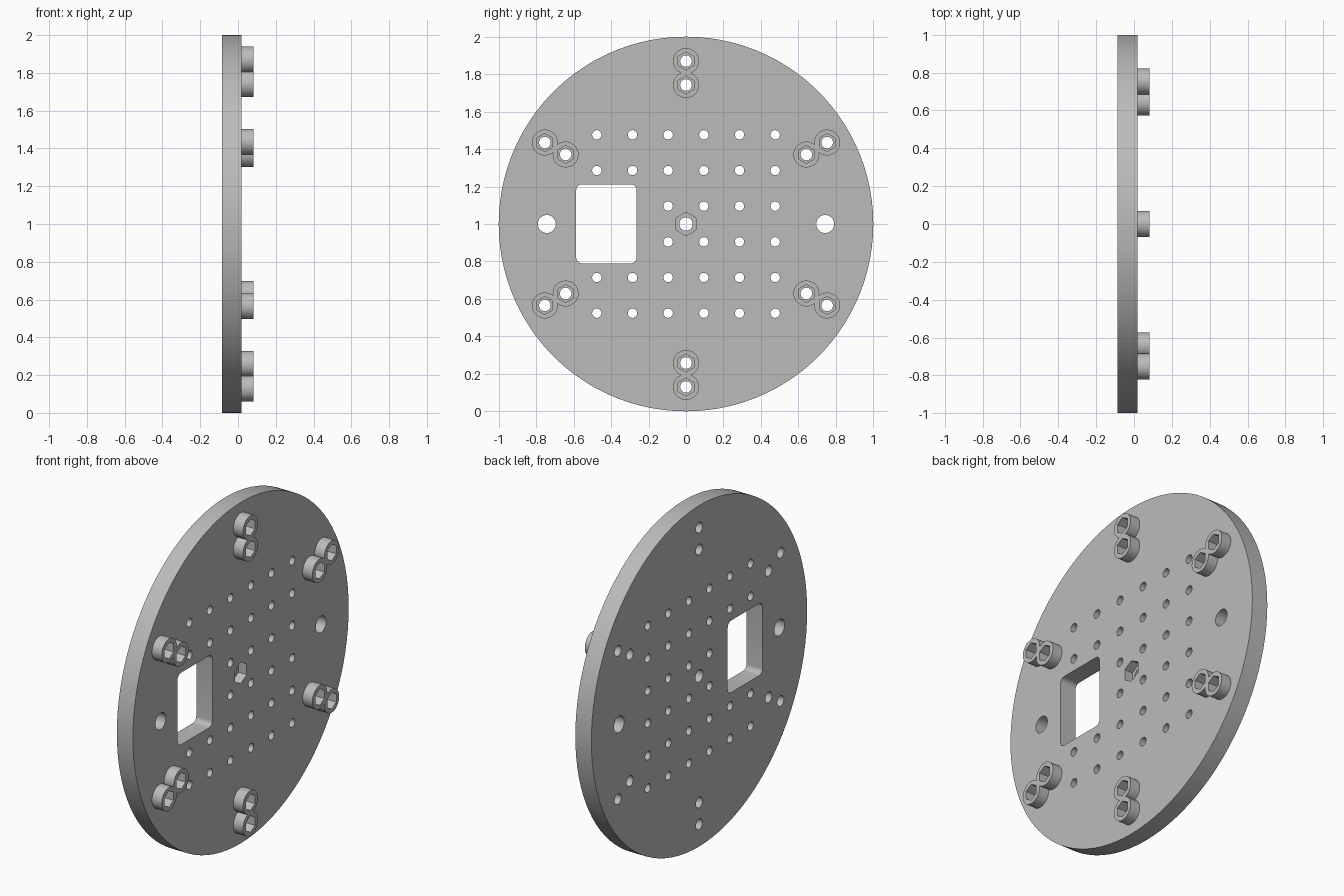
import bpy, bmesh, math
from mathutils import Matrix, Vector

if "Cube" in bpy.data.objects:
    bpy.data.objects.remove(bpy.data.objects["Cube"])

grey = bpy.data.materials.new("light_grey")
grey.use_nodes = True
colour = (0.5, 0.5, 0.5, 1)
grey.diffuse_color = colour
grey.node_tree.nodes["Principled BSDF"].inputs["Base Color"].default_value = colour

BACK, FACE, TOP = -0.086, 0.018, 0.081


def prism(bm, outline, x0, x1):
    """Extrude a (y, z) outline along x."""
    face = bm.faces.new([bm.verts.new((x0, y, z)) for y, z in outline])
    new = bmesh.ops.extrude_face_region(bm, geom=[face])["geom"]
    bmesh.ops.translate(bm, vec=(x1 - x0, 0, 0),
                        verts=[v for v in new if isinstance(v, bmesh.types.BMVert)])


def ring(y, z, r, n, start=0.0):
    return [(y + r * math.cos(start + math.tau * i / n),
             z + r * math.sin(start + math.tau * i / n)) for i in range(n)]


def make(name, parts, helper=False):
    bm = bmesh.new()
    for outline, x0, x1 in parts:
        prism(bm, outline, x0, x1)
    bmesh.ops.recalc_face_normals(bm, faces=bm.faces)
    mesh = bpy.data.meshes.new(name)
    bm.to_mesh(mesh)
    bm.free()
    mesh.materials.append(grey)
    ob = bpy.data.objects.new(name, mesh)
    bpy.context.collection.objects.link(ob)
    ob.hide_render = helper
    return ob


def boss_centres(radius):
    return [(radius * math.cos(math.radians(a)), 1 + radius * math.sin(math.radians(a)))
            for a in range(30, 390, 60)]


# Bosses come in pairs on six spokes
outer, inner = boss_centres(0.87), boss_centres(0.742)
centres = outer + inner

# Round holes: spoke pairs, centre, side mounts and the square grid
holes = [(ring(y, z, 0.031, 24), -1, 1) for y, z in centres]
holes.append((ring(0, 1, 0.036, 24), -1, 1))
holes += [(ring(s * 0.743, 1, 0.048, 32), -1, 1) for s in (-1, 1)]
grid = [(i - 2.5) * 0.1905 for i in range(6)]
for y in grid:
    for z in grid:
        if not (y < -0.2 and abs(z) < 0.2):
            holes.append((ring(y, 1 + z, 0.025, 20), -1, 1))

# Rounded rectangular window
window = []
r = 0.03
for k, (sy, sz) in enumerate([(1, 1), (-1, 1), (-1, -1), (1, -1)]):
    cy, cz = -0.425 + sy * (0.161 - r), 1.001 + sz * (0.211 - r)
    for i in range(7):
        a = math.pi / 2 * (k + i / 6)
        window.append((cy + r * math.cos(a), cz + r * math.sin(a)))
holes.append((window, -1, 1))

# Hexagonal nut sockets
sockets = [(ring(y, z, 0.048, 6, math.pi / 2), 0.01, 1) for y, z in centres]
sockets.append((ring(0, 1, 0.063, 6, math.pi / 2), -0.035, 1))

plate = make("round_plate", [(ring(0, 1, 1, 100), BACK, FACE)])
steps = [
    ("UNION", make("outer_bosses", [(ring(y, z, 0.069, 40), -0.03, TOP) for y, z in outer], True)),
    ("UNION", make("inner_bosses", [(ring(y, z, 0.069, 40), -0.03, TOP) for y, z in inner], True)),
    ("DIFFERENCE", make("socket_cutter", sockets, True)),
    ("DIFFERENCE", make("hole_cutter", holes, True)),
]
for operation, tool in steps:
    mod = plate.modifiers.new(tool.name, "BOOLEAN")
    mod.operation = operation
    mod.solver = "EXACT"
    mod.object = tool

# Bake the cuts and drop the helpers
bpy.context.view_layer.update()
baked = bpy.data.meshes.new_from_object(
    plate.evaluated_get(bpy.context.evaluated_depsgraph_get()))
plate.modifiers.clear()
plate.data = baked
for _, tool in steps:
    bpy.data.objects.remove(tool)

# Smooth the round walls, keep the edges sharp
bpy.ops.object.select_all(action="DESELECT")
plate.select_set(True)
bpy.context.view_layer.objects.active = plate
bpy.ops.object.shade_smooth_by_angle(angle=math.radians(30))
